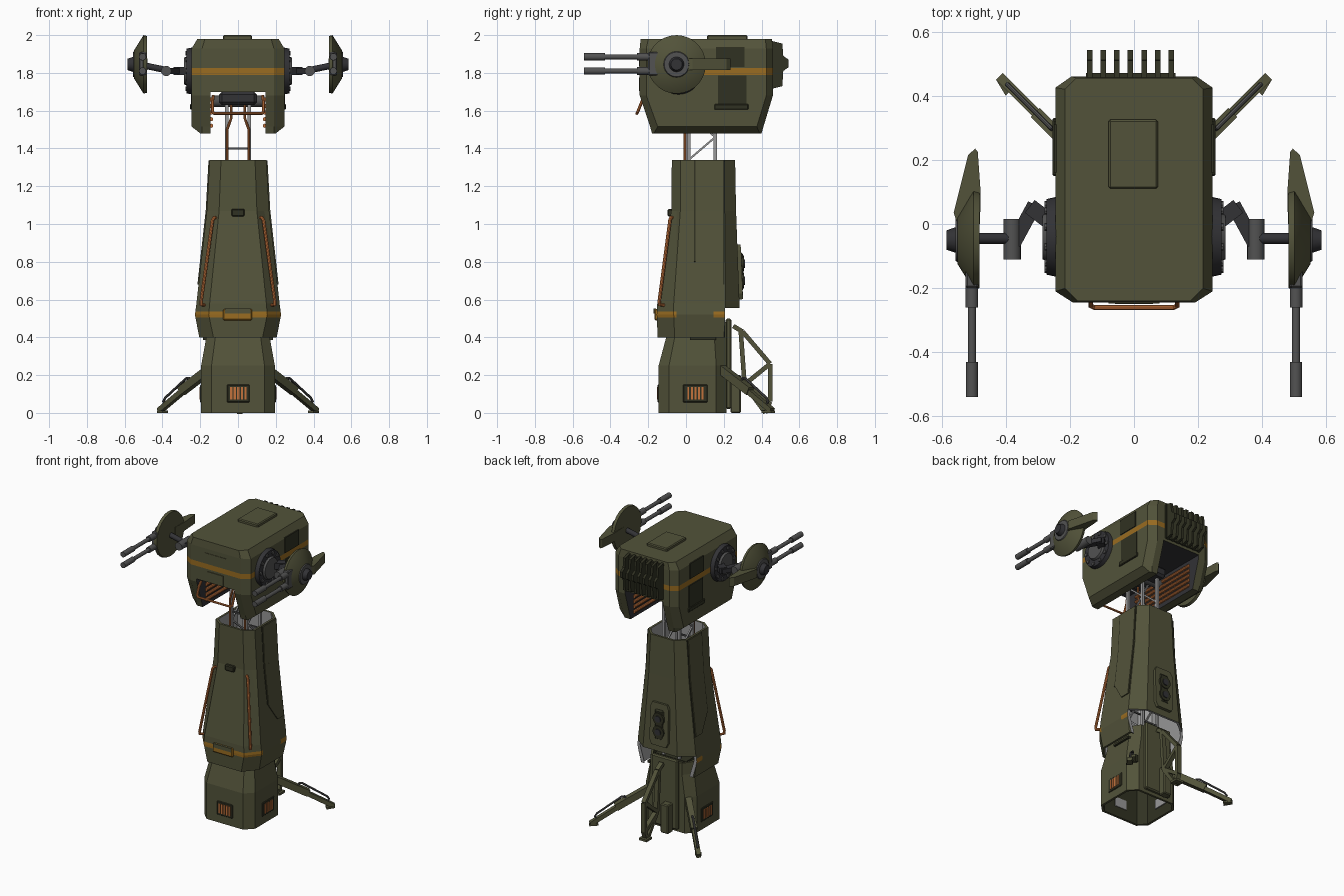
import bpy, bmesh, math
from mathutils import Vector, Matrix

if "Cube" in bpy.data.objects:
    bpy.data.objects.remove(bpy.data.objects["Cube"])

def mat(name, r, g, b):
    m = bpy.data.materials.new(name)
    m.diffuse_color = (r, g, b, 1)
    m.use_nodes = True
    m.node_tree.nodes["Principled BSDF"].inputs["Base Color"].default_value = m.diffuse_color
    return m

OLIVE = mat("olive", .085, .086, .042)
DKOL = mat("dark_olive", .03, .031, .016)
OCHRE = mat("ochre", .32, .15, .015)
COPPER = mat("copper", .55, .17, .045)
GUN = mat("gun_grey", .085, .085, .085)
DARK = mat("dark_grey", .032, .032, .036)
LIGHT = mat("light_grey", .32, .32, .32)
smooth = []

def finish(name, bm, *mats, soft=False):
    bmesh.ops.recalc_face_normals(bm, faces=bm.faces)
    me = bpy.data.meshes.new(name)
    bm.to_mesh(me)
    bm.free()
    for m in mats:
        me.materials.append(m)
    ob = bpy.data.objects.new(name, me)
    bpy.context.collection.objects.link(ob)
    if soft:
        smooth.append(ob)
    return ob

def box(name, x, y, z, m, bevel=0):
    bm = bmesh.new()
    bmesh.ops.create_cube(bm, size=1)
    for v in bm.verts:
        v.co = [(a + b) / 2 + c * (b - a) for (a, b), c in zip((x, y, z), v.co)]
    if bevel:
        bmesh.ops.bevel(bm, geom=bm.edges[:], offset=bevel, segments=1, affect='EDGES')
    return finish(name, bm, m)

def frame(p, q):
    p, q = Vector(p), Vector(q)
    return Matrix.Translation((p + q) / 2) @ (q - p).to_track_quat('Z', 'Y').to_matrix().to_4x4(), (q - p).length

def cyl(name, p, q, r, m, r2=None, n=20):
    bm = bmesh.new()
    M, L = frame(p, q)
    bmesh.ops.create_cone(bm, cap_ends=True, segments=n, radius1=r, radius2=r if r2 is None else r2, depth=L, matrix=M)
    return finish(name, bm, m, soft=True)

def beam(name, p, q, w, h, m):
    bm = bmesh.new()
    M, L = frame(p, q)
    bmesh.ops.create_cube(bm, size=1, matrix=M @ Matrix.Diagonal((w, h, L, 1)))
    return finish(name, bm, m)

def prism(name, pts, vec, m):
    bm = bmesh.new()
    f = bm.faces.new([bm.verts.new(p) for p in pts])
    new = bmesh.ops.extrude_face_region(bm, geom=[f])['geom']
    bmesh.ops.translate(bm, verts=[v for v in new if isinstance(v, bmesh.types.BMVert)], vec=vec)
    return finish(name, bm, m)

def tube(name, pts, r, m, cyclic=False):
    cu = bpy.data.curves.new(name, 'CURVE')
    cu.dimensions, cu.bevel_depth, cu.bevel_resolution, cu.use_fill_caps = '3D', r, 2, True
    sp = cu.splines.new('POLY')
    sp.points.add(len(pts) - 1)
    for a, b in zip(sp.points, pts):
        a.co = (*b, 1)
    sp.use_cyclic_u = cyclic
    ob = bpy.data.objects.new(name, cu)
    bpy.context.collection.objects.link(ob)
    bpy.ops.object.select_all(action='DESELECT')
    ob.select_set(True)
    bpy.context.view_layer.objects.active = ob
    bpy.ops.object.convert(target='MESH')
    ob.data.materials.clear()
    ob.data.materials.append(m)
    smooth.append(ob)

def octa(z, fw, hw, yf, yfc, ybc, yb, bw, t=0):
    """Eight-sided ring, shrunk by wall thickness t."""
    fw, hw, yf, yfc, ybc, yb, bw = fw - t / 2, hw - t, yf + t, yfc + t / 2, ybc - t / 2, yb - t, bw - t / 2
    return [(-fw, yf, z), (fw, yf, z), (hw, yfc, z), (hw, ybc, z), (bw, yb, z), (-bw, yb, z), (-hw, ybc, z), (-hw, yfc, z)]

def loft(name, rings, wall, mats, cuts=()):
    """Stacked rings; with a wall it is an open hollow shell with its own inner material."""
    bm = bmesh.new()
    sets = [octa(*r) for r in rings]
    if wall:
        sets += [octa(*r, t=wall) for r in reversed(rings)]
    vs = [[bm.verts.new(p) for p in s] for s in sets]
    k = len(vs)
    for i in range(k if wall else k - 1):
        a, b = vs[i], vs[(i + 1) % k]
        for j in range(8):
            f = bm.faces.new((a[j], a[(j + 1) % 8], b[(j + 1) % 8], b[j]))
            f.material_index = 1 if wall and len(rings) <= i < k - 1 else 0
    if not wall:
        bm.faces.new(vs[0])
        bm.faces.new(vs[-1])
    for co, no in cuts:
        bmesh.ops.bisect_plane(bm, geom=bm.verts[:] + bm.edges[:] + bm.faces[:], plane_co=co, plane_no=no)
    return finish(name, bm, *mats)

def subtract(ob, cutter):
    md = ob.modifiers.new("cut", 'BOOLEAN')
    md.operation, md.object, md.solver = 'DIFFERENCE', cutter, 'EXACT'
    bpy.context.view_layer.objects.active = ob
    bpy.ops.object.modifier_apply(modifier=md.name)
    bpy.data.objects.remove(cutter)

Z, Y = (0, 0, 1), (0, 1, 0)

# ---- base ----
loft("base", [(0, .14, .195, -.145, -.09, .16, .215, .14), (.25, .14, .195, -.145, -.09, .16, .215, .14),
              (.4, .12, .168, -.105, -.06, .15, .215, .12), (.48, .11, .16, -.1, -.055, .15, .215, .12)], .015, (OLIVE, DKOL))
box("base_cap", (-.12, .12), (-.06, .17), (.45, .475), DKOL)
box("base_back_plate", (-.1, .1), (.21, .24), (.02, .5), OLIVE, .008)
box("back_box", (-.065, -.005), (.235, .29), (0, .2), OLIVE, .006)
box("front_window_frame", (-.058, .062), (-.15, -.14), (.055, .15), DKOL, .004)
box("front_window_light", (-.045, .045), (-.13, -.125), (.07, .135), LIGHT)
for i in range(5):
    x = -.036 + i * .019
    box("front_window_bar", (x - .006, x + .006), (-.154, -.145), (.07, .136), COPPER)
for s in (1, -1):
    X = lambda a, b: tuple(sorted((s * a, s * b)))
    box("side_window_frame", X(.19, .2), (-.015, .115), (.055, .15), DKOL, .004)
    box("side_window_light", X(.172, .179), (0, .1), (.07, .135), LIGHT)
    for i in range(5):
        y = .012 + i * .019
        box("side_window_bar", X(.195, .204), (y - .005, y + .005), (.07, .136), COPPER)
    box("side_tab", X(.16, .185), (.02, .16), (.385, .4), DKOL)
    # splayed leg with its grab rail
    beam("leg", (s * .15, .19, .23), (s * .3, .34, .115), .04, .045, OLIVE)
    beam("leg_shin", (s * .28, .32, .125), (s * .415, .455, .012), .03, .028, OLIVE)
    prism("foot", [(s * .37, .43, 0), (s * .4, .4, 0), (s * .43, .45, 0), (s * .41, .47, 0)], (0, 0, .012), OLIVE)
    tube("leg_rail", [(s * a, a + .04, z) for a, z in ((.25, .155), (.26, .185), (.275, .182), (.385, .08), (.395, .06), (.385, .045))], .007, GUN)

# ---- rear truss support ----
T = [(.25, .46), (.3, .43), (.445, .26), (.445, .06), (.42, 0), (.31, .15), (.29, .43)]
for a, b in ((0, 1), (1, 2), (2, 3), (3, 4), (4, 5), (5, 6), (5, 2), (5, 3)):
    beam("rear_truss", (.01, *T[a]), (.01, *T[b]), .03, .024, OLIVE)
box("truss_foot", (-.02, .04), (.4, .46), (0, .015), OLIVE)

# ---- tower shell ----
rings = [(.4, .13, .205, -.15, -.06, .2, .27, .12), (.52, .155, .228, -.155, -.065, .21, .285, .13),
         (.58, .15, .22, -.152, -.065, .21, .283, .13), (1.07, .1, .165, -.078, -.03, .205, .265, .1),
         (1.34, .09, .15, -.075, -.03, .2, .26, .09)]
tower = loft("tower_shell", rings, .015, (OLIVE, LIGHT, OCHRE),
             [((0, 0, .505), Z), ((0, 0, .537), Z), ((0, -.05, 0), Y), ((0, .145, 0), Y)])
for f in tower.data.polygons:
    c = f.center
    if f.material_index == 0 and .505 < c.z < .537 and (c.y < -.05 or c.y > .145):
        f.material_index = 2
subtract(tower, box("rear_cutter", (-.4, .4), (.207, .5), (.3, .555), LIGHT))
box("front_latch", (-.08, .075), (-.168, -.145), (.49, .55), OCHRE, .006)
box("front_latch_cover", (-.07, .065), (-.172, -.16), (.525, .552), OLIVE)
box("front_lamp", (-.035, .035), (-.098, -.07), (1.04, 1.08), DKOL, .006)
# rear service plate with two round ports
prism("rear_plate", [(x, y, z) for x, y, z in ((-.055, .272, .6), (.055, .272, .6), (.07, .27, .63), (.07, .262, .86),
      (.055, .258, .89), (-.055, .258, .89), (-.07, .262, .86), (-.07, .27, .63))], (0, .03, .002), OLIVE)
box("rear_port_panel", (-.035, .035), (.27, .301), (.64, .85), DKOL, .01)
for z in (.7, .79):
    cyl("rear_port", (0, .28, z), (0, .307, z), .042, DKOL, n=16)
    cyl("rear_port_cap", (0, .3, z), (0, .313, z), .022, DARK, n=16)
def sx(z):
    return .165 - (z - 1.07) * .0556 if z > 1.07 else .22 - (z - .58) * .1122
for s in (1, -1):
    prism("side_panel", [(s * sx(z), y, z) for y, z in ((.05, .8), (.05, 1.07), (.195, 1.07), (.195, .68), (.13, .68))], (s * .006, 0, .001), OLIVE)
    prism("side_panel_top", [(s * sx(z), y, z) for y, z in ((.05, 1.071), (.05, 1.335), (.195, 1.335), (.195, 1.071))], (s * .006, 0, 0), OLIVE)
    for y, z0 in ((.046, .8), (.2, .68)):
        for a, b in ((z0, 1.07), (1.07, 1.335)):
            beam("side_groove", (s * sx(a), y, a), (s * sx(b), y, b), .006, .006, DKOL)
    tube("corner_rail", [(s * .11, -.06, 1.03), (s * .125, -.08, 1.035), (s * .135, -.085, 1.02), (s * .195, -.142, .59),
                         (s * .195, -.14, .572), (s * .175, -.115, .57)], .009, COPPER)

# ---- lattice neck ----
for x in (-.06, .06):
    for y in (.015, .155):
        beam("neck_post", (x, y, .46), (x, y, 1.72), .018, .018, LIGHT)
    tube("neck_cable", [(x * .95, -.005, 1.1), (x * .95, -.005, 1.5), (x * .6, -.005, 1.56), (x * .6, -.005, 1.7)], .007, COPPER)
    for i in range(10):
        z = .5 + i * .12
        a, b = (.015, .155) if i % 2 else (.155, .015)
        beam("neck_brace", (x, a, z), (x, b, z + .12), .01, .01, LIGHT)
for i in range(7):
    for y in (.015, .155):
        beam("neck_rung", (-.06, y, .56 + i * .14), (.06, y, .56 + i * .14), .01, .01, GUN)

# ---- head ----
head = loft("head", [(1.48, .19, .2, -.18, -.17, .39, .4, .19), (1.515, .19, .245, -.19, -.15, .375, .41, .195),
                     (1.68, .19, .245, -.245, -.21, .425, .46, .195), (1.93, .19, .245, -.245, -.21, .425, .46, .195),
                     (1.98, .175, .215, -.24, -.2, .42, .455, .18)], 0, (OLIVE, DARK, OCHRE), [((0, 0, 1.79), Z), ((0, 0, 1.825), Z)])
subtract(head, box("channel_cutter", (-.145, .145), (-.6, .8), (1.3, 1.7), DARK))
for f in head.data.polygons:
    c, n = f.center, f.normal
    if abs(c.x) < .146 and c.z < 1.705 and abs(n.y) < .3:
        f.material_index = 1
    elif 1.79 < c.z < 1.825 and abs(n.z) < .5:
        f.material_index = 2
    else:
        f.material_index = 0
box("neck_joint", (-.1, .1), (-.05, .2), (1.63, 1.7), DARK, .015)
cyl("neck_axle", (-.14, .08, 1.65), (.14, .08, 1.65), .03, GUN)
box("roof_hatch", (-.08, .075), (.11, .325), (1.97, 2.0), OLIVE, .006)
box("front_panel", (-.06, .06), (-.25, -.24), (1.705, 1.775), OLIVE)
box("brow_panel", (-.08, .08), (-.248, -.24), (1.835, 1.9), OLIVE)
tube("front_handle", [(-.13, -.215, 1.68), (-.135, -.235, 1.645), (-.135, -.255, 1.595), (-.125, -.26, 1.585), (.125, -.26, 1.585),
                      (.135, -.255, 1.595), (.135, -.235, 1.645), (.13, -.215, 1.68)], .008, COPPER)
# rear cooling fins
box("fin_backing", (-.15, .13), (.45, .47), (1.72, 1.96), DKOL)
for i in range(7):
    x = -.147 + i * .0425
    prism("cooling_fin", [(x, y, z) for y, z in ((.45, 1.97), (.51, 1.955), (.515, 1.89), (.543, 1.87), (.543, 1.83),
                          (.515, 1.81), (.51, 1.73), (.45, 1.715))], (.017, 0, 0), DKOL)

# ---- sides of the head and the twin gun pods ----
for s in (1, -1):
    X = lambda a, b: tuple(sorted((s * a, s * b)))
    P = lambda x, y, z: (s * x, y, z)
    for z in (1.52, 1.555, 1.59, 1.625, 1.66):
        cyl("channel_rib", P(.142, -.15, z), P(.142, .37, z), .011, COPPER, n=10)
    box("vent_upper", X(.24, .25), (.16, .31), (1.83, 1.935), DKOL)
    box("vent_lower", X(.24, .25), (.17, .32), (1.63, 1.785), DKOL)
    box("vent_sill", X(.24, .254), (.15, .33), (1.605, 1.635), DKOL, .004)
    # shoulder ring and bolts
    cyl("shoulder_ring", P(.24, -.04, 1.81), P(.272, -.04, 1.81), .125, DARK, .118, 32)
    cyl("shoulder_hub", P(.265, -.04, 1.81), P(.285, -.04, 1.81), .08, GUN, .07, 24)
    for i in range(10):
        a = i * math.tau / 10
        y, z = -.04 + .1 * math.cos(a), 1.81 + .1 * math.sin(a)
        cyl("shoulder_bolt", P(.265, y, z), P(.279, y, z), .012, GUN, n=8)
    # jointed arm
    beam("arm_root", P(.26, .005, 1.81), P(.325, .055, 1.81), .05, .04, DARK)
    beam("arm_link", P(.31, .06, 1.81), P(.375, -.06, 1.81), .045, .03, DARK)
    cyl("arm_knuckle", P(.38, -.11, 1.81), P(.38, .015, 1.81), .027, GUN)
    cyl("arm_shaft", P(.38, -.045, 1.815), P(.5, -.045, 1.84), .017, DARK)
    # domed shield with tail
    c = (-.05, 1.845)
    cyl("shield_rim", P(.482, *c), P(.5, *c), .15, OLIVE, .155, 28)
    cyl("shield_dome", P(.5, *c), P(.55, *c), .155, OLIVE, .075, 28)
    cyl("shield_ring", P(.545, *c), P(.556, *c), .072, GUN, .065, 24)
    cyl("shield_hub", P(.55, *c), P(.585, *c), .042, DARK, .03, 16)
    prism("shield_tail", [P(x, y, 1.815) for x, y in ((.48, 0), (.478, .1), (.487, .225), (.495, .235), (.517, .215), (.562, .035), (.55, 0))],
          (0, 0, .06), OLIVE)
    # twin barrels
    box("gun_breech", X(.485, .525), (-.2, -.05), (1.785, 1.91), GUN, .006)
    for z in (1.81, 1.885):
        cyl("barrel_sleeve", P(.505, -.26, z), P(.505, -.1, z), .02, GUN, n=14)
        cyl("barrel", P(.505, -.45, z), P(.505, -.2, z), .013, GUN, n=14)
        cyl("muzzle", P(.505, -.54, z), P(.505, -.43, z), .019, GUN, n=14)

# smooth the round parts, keep edges crisp
bpy.ops.object.select_all(action='DESELECT')
for ob in smooth:
    ob.select_set(True)
bpy.context.view_layer.objects.active = smooth[0]
bpy.ops.object.shade_smooth_by_angle(angle=math.radians(35))
